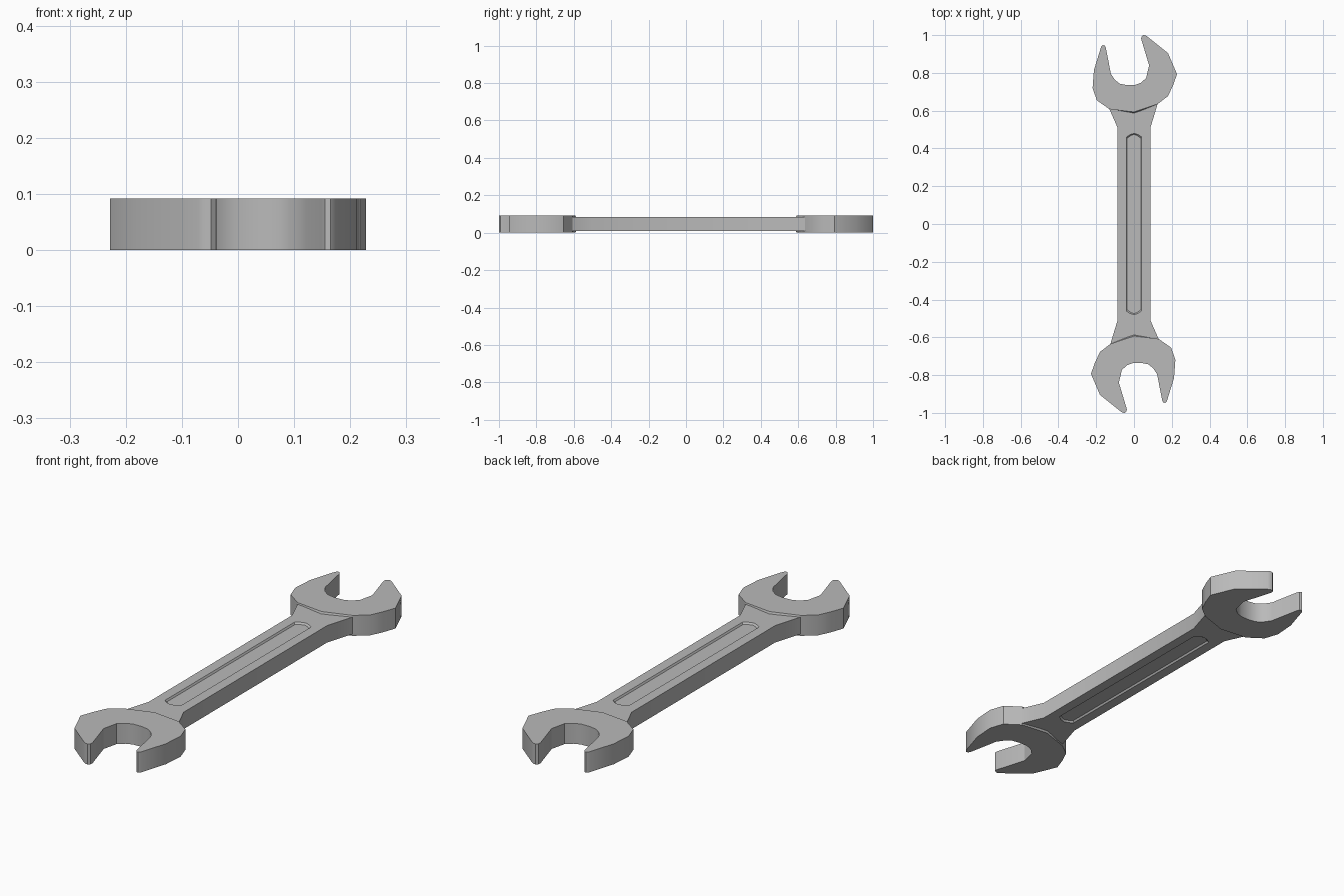
import bpy, bmesh

if "Cube" in bpy.data.objects:
    bpy.data.objects.remove(bpy.data.objects["Cube"])

H = 0.092            # head thickness
Z0, Z1 = 0.008, 0.084  # handle bottom and top

OUTER = [(0.125, 0.635), (0.18, 0.677), (0.207, 0.735), (0.228, 0.793), (0.18, 0.905),
         (0.07, 0.993), (0.06, 0.999), (0.048, 1.0), (0.039, 0.992), (0.038, 0.98)]
JAW = [(0.08, 0.84), (0.064, 0.772), (0.035, 0.747), (0.005, 0.736), (-0.035, 0.735),
       (-0.074, 0.742), (-0.1, 0.762), (-0.122, 0.794)]
TIP = [(-0.149, 0.932), (-0.155, 0.944), (-0.165, 0.947), (-0.174, 0.938), (-0.212, 0.815),
       (-0.219, 0.72), (-0.197, 0.655), (-0.13, 0.608)]
HEAD = OUTER + JAW + TIP


def loft(name, rings):
    """Solid through stacked outlines: rings = [(z, points), ...]."""
    bm = bmesh.new()
    loops = [[bm.verts.new((x, y, z)) for x, y in pts] for z, pts in rings]
    n = len(loops[0])
    for a, b in zip(loops, loops[1:]):
        for i in range(n):
            j = (i + 1) % n
            bm.faces.new((a[i], a[j], b[j], b[i]))
    bm.faces.new(loops[0][::-1])
    bm.faces.new(loops[-1])
    bmesh.ops.recalc_face_normals(bm, faces=bm.faces)
    me = bpy.data.meshes.new(name)
    bm.to_mesh(me)
    bm.free()
    ob = bpy.data.objects.new(name, me)
    bpy.context.collection.objects.link(ob)
    return ob


def boolean(target, tool, op):
    m = target.modifiers.new(op.lower(), 'BOOLEAN')
    m.operation, m.object, m.solver = op, tool, 'EXACT'
    bpy.context.view_layer.objects.active = target
    bpy.ops.object.modifier_apply(modifier=m.name)
    bpy.data.objects.remove(tool)


def turned(pts):
    return [(-x, -y) for x, y in pts]


# handle with flared ends that run into the heads
half = [(0.087, 0.51), (0.125, 0.635), (0.1, 0.67), (-0.1, 0.66), (-0.13, 0.608), (-0.087, 0.51)]
shape = half + turned(half)
wrench = loft("wrench", [(Z0, shape), (Z1, shape)])


# long recess with sloping walls on both faces
def slot(w, l):
    e = [(w, l - 0.02), (w * 0.5, l - 0.006), (0, l), (-w * 0.5, l - 0.006), (-w, l - 0.02)]
    return e + turned(e)


for face, d in ((Z0, 1), (Z1, -1)):
    cutter = loft("recess_cutter", [(face - d * 0.008, slot(0.046, 0.486)),
                                    (face + d * 0.008, slot(0.036, 0.474))])
    boolean(wrench, cutter, 'DIFFERENCE')

# open jaw heads, with a small sloping step down to the handle
full = HEAD + [(0.0, 0.593)]
sunk = HEAD + [(0.0, 0.585)]
for turn in (lambda p: p, turned):
    a, b = turn(full), turn(sunk)
    head = loft("jaw_head", [(0, a), (0.011, b), (H - 0.011, b), (H, a)])
    boolean(wrench, head, 'UNION')

# dark steel grey
steel = bpy.data.materials.new("steel")
steel.diffuse_color = (0.49, 0.49, 0.49, 1)
steel.use_nodes = True
steel.node_tree.nodes["Principled BSDF"].inputs["Base Color"].default_value = steel.diffuse_color
wrench.data.materials.clear()
wrench.data.materials.append(steel)

bpy.ops.object.select_all(action='DESELECT')
wrench.select_set(True)
bpy.context.view_layer.objects.active = wrench
bpy.ops.object.shade_smooth_by_angle(angle=0.5)
